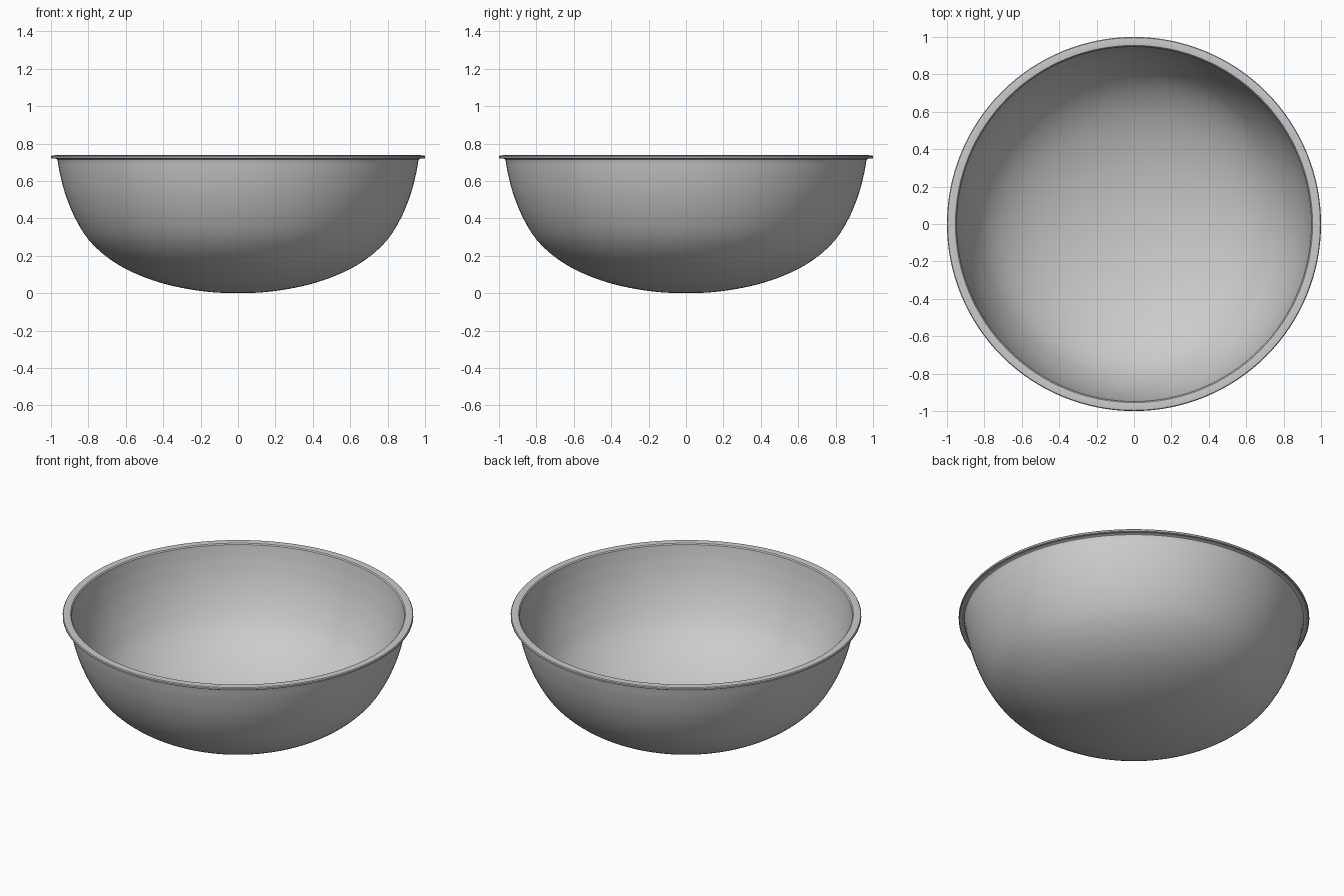
import bpy, math
from mathutils import Vector

if "Cube" in bpy.data.objects:
    bpy.data.objects.remove(bpy.data.objects["Cube"])

SEGMENTS = 128
THICKNESS = 0.018


def smooth_curve(pts, steps=6):
    """Catmull-Rom curve through the points."""
    p = [Vector(q) for q in pts]
    p = [Vector((-p[1].x, p[1].y))] + p + [p[-1] * 2 - p[-2]]
    out = []
    for a, b, c, d in zip(p, p[1:], p[2:], p[3:]):
        for i in range(steps):
            t = i / steps
            out.append(0.5 * (2 * b + (c - a) * t + (2 * a - 5 * b + 4 * c - d) * t**2
                              + (3 * b - a - 3 * c + d) * t**3))
    return out + [p[-2]]


def lathe(name, profile):
    """Revolve an (r, z) profile whose two ends lie on the axis."""
    verts, rings = [], []
    for r, z in profile:
        n = 1 if r < 1e-5 else SEGMENTS
        rings.append([len(verts) + i for i in range(n)])
        for i in range(n):
            a = 2 * math.pi * i / SEGMENTS
            verts.append((r * math.cos(a), r * math.sin(a), z))
    faces = []
    for lo, hi in zip(rings, rings[1:]):
        for i in range(SEGMENTS):
            j = (i + 1) % SEGMENTS
            quad = [lo[i % len(lo)], lo[j % len(lo)], hi[j % len(hi)], hi[i % len(hi)]]
            faces.append(list(dict.fromkeys(quad)))
    mesh = bpy.data.meshes.new(name)
    mesh.from_pydata(verts, [], faces)
    obj = bpy.data.objects.new(name, mesh)
    bpy.context.collection.objects.link(obj)
    bpy.context.view_layer.objects.active = obj
    obj.select_set(True)
    bpy.ops.object.shade_smooth_by_angle(angle=math.radians(35))
    return obj


# Outer wall, bottom centre to just under the rim
outer = smooth_curve([(0, 0), (0.2, 0.012), (0.4, 0.052), (0.57, 0.115), (0.70, 0.193),
                      (0.80, 0.288), (0.87, 0.40), (0.92, 0.52), (0.95, 0.63), (0.964, 0.705)])

# Inner wall, offset inwards from the outer wall
inner = []
for i, p in enumerate(outer):
    t = (outer[min(i + 1, len(outer) - 1)] - outer[max(i - 1, 0)]).normalized()
    inner.append(p + Vector((-t.y, t.x)) * THICKNESS)
inner[0] = Vector((0, THICKNESS))

# Thin out-turned rim
rim = [(0.968, 0.716), (0.976, 0.721), (0.988, 0.721), (0.995, 0.719), (1.0, 0.722),
       (1.0, 0.731), (0.996, 0.736), (0.975, 0.738), (0.955, 0.736), (0.949, 0.73)]

lathe("bowl", [tuple(p) for p in outer] + rim + [tuple(p) for p in reversed(inner)])
